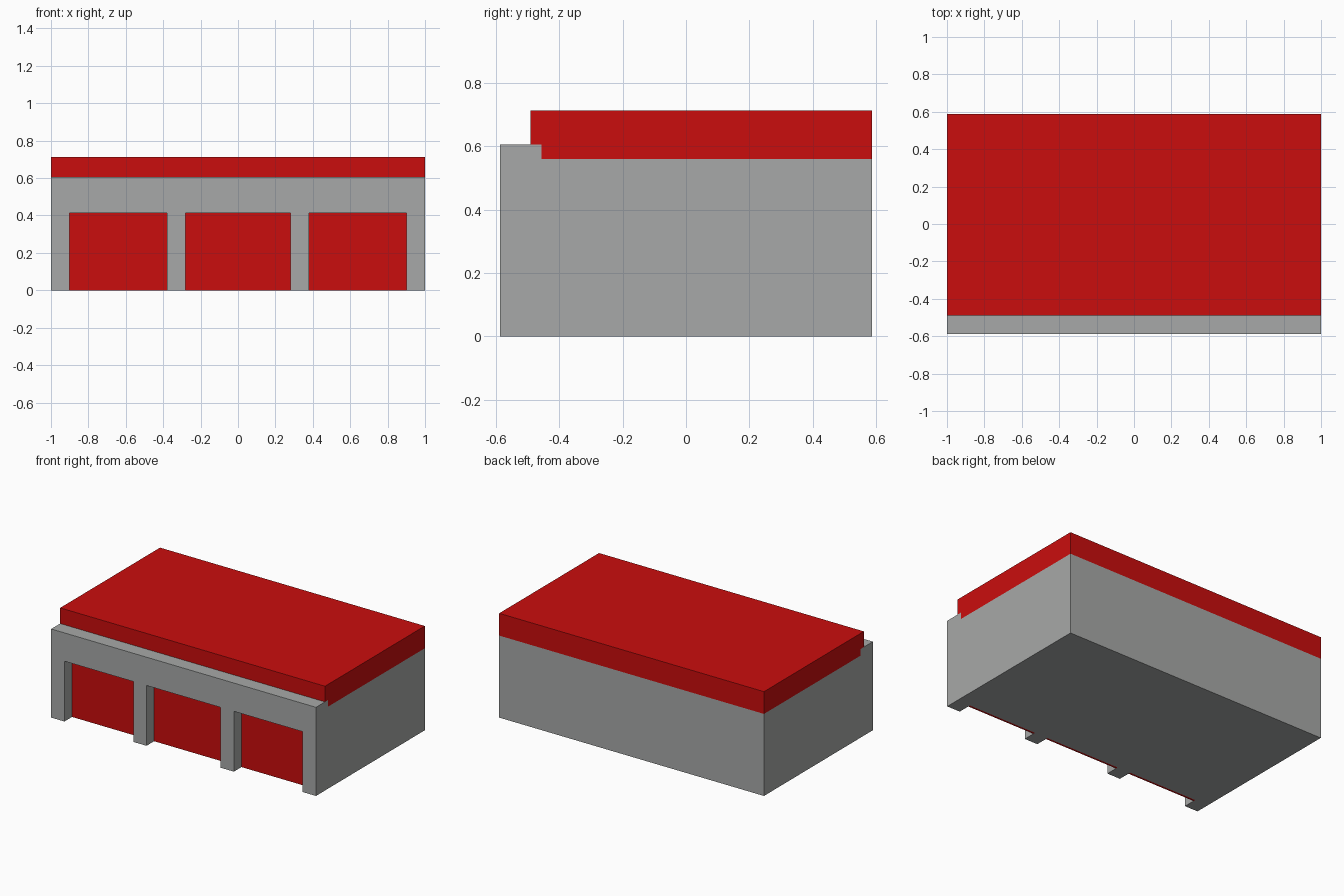
import bpy, bmesh

if "Cube" in bpy.data.objects:
    bpy.data.objects.remove(bpy.data.objects["Cube"])


def material(name, rgb):
    m = bpy.data.materials.new(name)
    m.diffuse_color = (*rgb, 1.0)
    m.use_nodes = True
    m.node_tree.nodes["Principled BSDF"].inputs["Base Color"].default_value = m.diffuse_color
    return m


grey = material("concrete grey", (0.386, 0.397, 0.392))
red = material("garage red", (0.591, 0.004, 0.004))


def prism(name, profile, x0, x1, mat):
    """Extrude a (y, z) profile along x."""
    bm = bmesh.new()
    face = bm.faces.new([bm.verts.new((x0, y, z)) for y, z in profile])
    ext = bmesh.ops.extrude_face_region(bm, geom=[face])
    verts = [v for v in ext["geom"] if isinstance(v, bmesh.types.BMVert)]
    bmesh.ops.translate(bm, verts=verts, vec=(x1 - x0, 0, 0))
    bmesh.ops.recalc_face_normals(bm, faces=bm.faces)
    mesh = bpy.data.meshes.new(name)
    bm.to_mesh(mesh)
    bm.free()
    mesh.materials.append(mat)
    obj = bpy.data.objects.new(name, mesh)
    bpy.context.collection.objects.link(obj)
    return obj


def rect(y0, y1, z0, z1):
    return [(y0, z0), (y1, z0), (y1, z1), (y0, z1)]


FRONT, BACK = -0.587, 0.587
STEP, ROOF_FRONT = -0.455, -0.49
LOW, HIGH, TOP = 0.56, 0.605, 0.712
BAY_BACK, DOOR_FRONT, DOOR_TOP = -0.49, -0.505, 0.412

# Walls: solid block with a taller front strip
walls = prism("walls", [(FRONT, 0), (BACK, 0), (BACK, LOW), (STEP, LOW),
                        (STEP, HIGH), (FRONT, HIGH)], -1, 1, grey)

# Roof slab: notched over the taller front strip
prism("roof", [(ROOF_FRONT, HIGH), (STEP, HIGH), (STEP, LOW), (BACK, LOW),
               (BACK, TOP), (ROOF_FRONT, TOP)], -1, 1, red)

# Three garage bays: cut recess plus a red door in each
bays = {"left": (-0.9, -0.38), "middle": (-0.28, 0.28), "right": (0.38, 0.9)}
bpy.context.view_layer.objects.active = walls
for side, (x0, x1) in bays.items():
    cutter = prism("bay_cutter", rect(-0.7, BAY_BACK, -0.1, DOOR_TOP), x0, x1, grey)
    cutter.hide_render = True
    mod = walls.modifiers.new("bay", "BOOLEAN")
    mod.operation = "DIFFERENCE"
    mod.solver = "EXACT"
    mod.object = cutter
    bpy.ops.object.modifier_apply(modifier=mod.name)
    bpy.data.objects.remove(cutter)
    prism(side + "_garage_door", rect(DOOR_FRONT, BAY_BACK, 0, DOOR_TOP), x0, x1, red)
